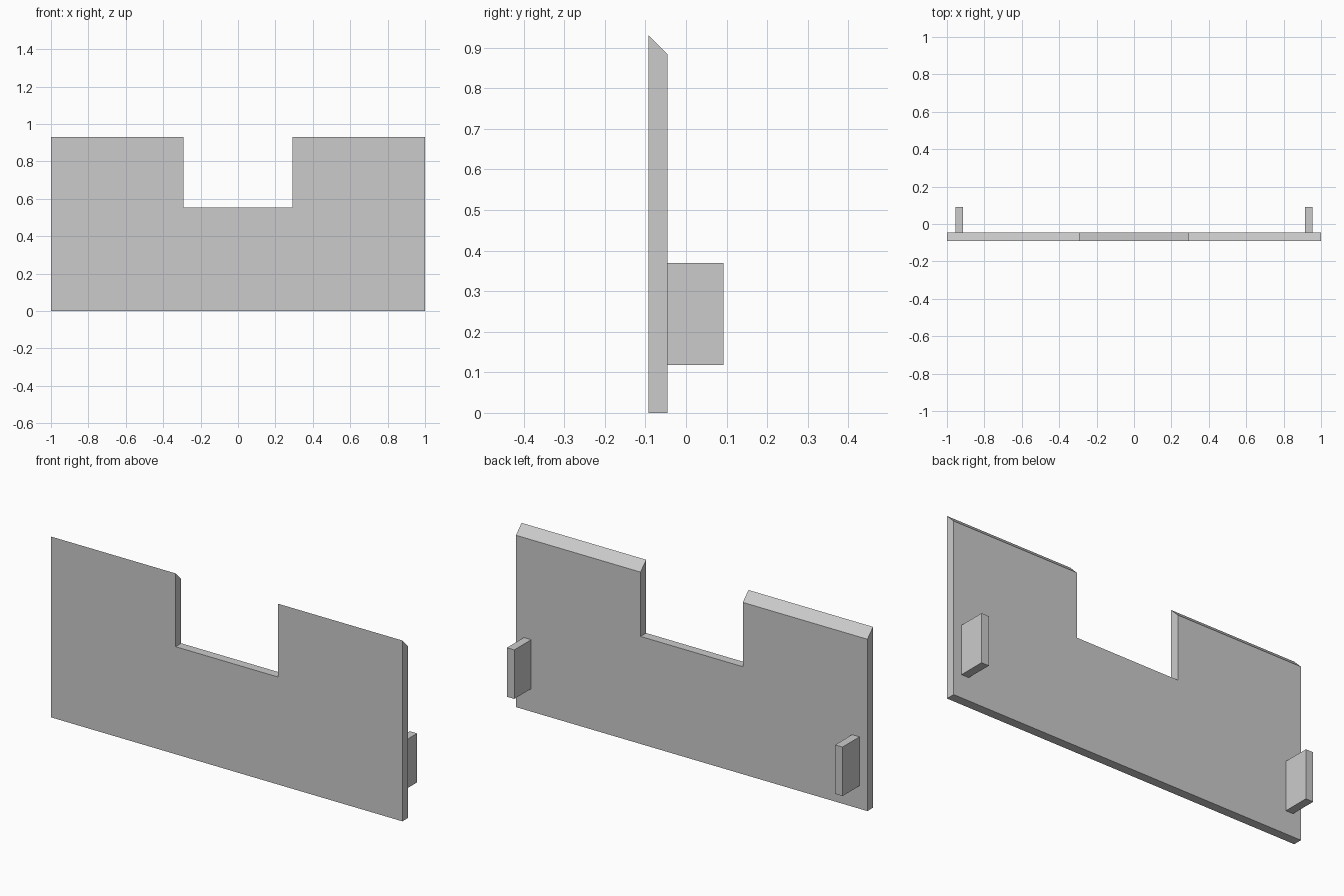
import bpy
import bmesh

old = bpy.data.objects.get("Cube")
if old:
    bpy.data.objects.remove(old, do_unlink=True)

grey = bpy.data.materials.new("plain grey")
grey.use_nodes = True
colour = (0.6, 0.6, 0.6, 1)
grey.diffuse_color = colour
grey.node_tree.nodes["Principled BSDF"].inputs["Base Color"].default_value = colour

FRONT, BACK, REAR = -0.092, -0.046, 0.092
TOP, NOTCH_Z, NOTCH_X = 0.93, 0.553, 0.291


def finish(bm, name):
    bmesh.ops.recalc_face_normals(bm, faces=bm.faces)
    mesh = bpy.data.meshes.new(name)
    bm.to_mesh(mesh)
    bm.free()
    mesh.materials.append(grey)
    obj = bpy.data.objects.new(name, mesh)
    bpy.context.collection.objects.link(obj)
    return obj


# Notched panel, extruded from its front outline
half = [(1, 0), (1, TOP), (NOTCH_X, TOP), (NOTCH_X, NOTCH_Z)]
outline = half + [(-x, z) for x, z in reversed(half)]
bm = bmesh.new()
face = bm.faces.new([bm.verts.new((x, FRONT, z)) for x, z in outline])
extruded = bmesh.ops.extrude_face_region(bm, geom=[face], use_keep_orig=True)
for v in extruded["geom"]:
    if isinstance(v, bmesh.types.BMVert):
        v.co.y = BACK
        # Top edges slope down toward the back
        if v.co.z > NOTCH_Z + 0.1:
            v.co.z -= BACK - FRONT
finish(bm, "notched_panel")

# Mounting blocks on the back, one at each end
for name, side in (("left_block", 1), ("right_block", -1)):
    bm = bmesh.new()
    bmesh.ops.create_cube(bm, size=1)
    bmesh.ops.scale(bm, vec=(0.042, REAR - BACK, 0.252), verts=bm.verts)
    bmesh.ops.translate(bm, vec=(side * 0.934, (REAR + BACK) / 2, 0.244), verts=bm.verts)
    finish(bm, name)
